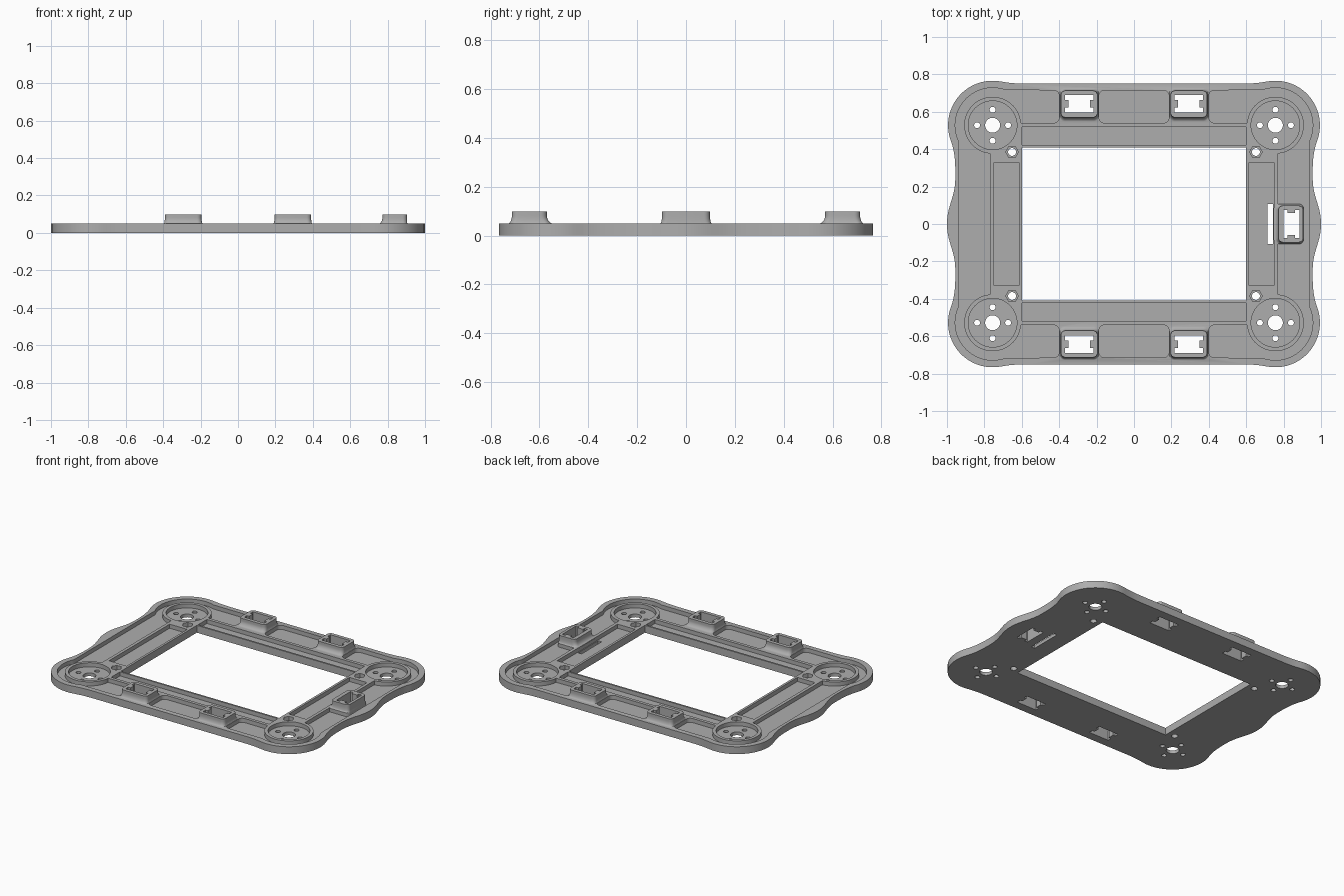
import bpy
import bmesh
from math import sin, cos, pi, radians, sqrt
from mathutils import Vector
from mathutils.geometry import interpolate_bezier

cube = bpy.data.objects.get("Cube")
if cube:
    bpy.data.objects.remove(cube)

THICK, FLOOR, TOP = 0.05, 0.022, 0.098
CX, CY = 0.756, 0.528
SIGNS = [(1, 1), (-1, 1), (-1, -1), (1, -1)]

grey = bpy.data.materials.new("plain grey")
grey.diffuse_color = (0.42, 0.42, 0.42, 1)
grey.use_nodes = True
grey.node_tree.nodes["Principled BSDF"].inputs["Base Color"].default_value = (0.42, 0.42, 0.42, 1)


def arc(cx, cy, r, a0, a1, n):
    angles = [radians(a0 + (a1 - a0) * i / n) for i in range(n + 1)]
    return [(cx + r * cos(a), cy + r * sin(a)) for a in angles]


def circle(cx, cy, r, n=32):
    return arc(cx, cy, r, 0, 360, n)[:-1]


def rect(x0, x1, y0, y1):
    return [(x0, y0), (x1, y0), (x1, y1), (x0, y1)]


def rounded(x0, x1, y0, y1, r):
    return (arc(x1 - r, y1 - r, r, 0, 90, 6) + arc(x0 + r, y1 - r, r, 90, 180, 6)
            + arc(x0 + r, y0 + r, r, 180, 270, 6) + arc(x1 - r, y0 + r, r, 270, 360, 6))


def bezier(*pts):
    return [tuple(p) for p in interpolate_bezier(*[Vector(p) for p in pts], 12)]


def loft(bm, rings):
    """Solid skinned through rings given as (points, z)."""
    loops = [[bm.verts.new((x, y, z)) for x, y in pts] for pts, z in rings]
    for lo, hi in zip(loops, loops[1:]):
        for i in range(len(lo)):
            j = (i + 1) % len(lo)
            bm.faces.new((lo[i], lo[j], hi[j], hi[i]))
    bm.faces.new(loops[0][::-1])
    bm.faces.new(loops[-1])


def make(name, solids):
    bm = bmesh.new()
    for rings in solids:
        loft(bm, rings)
    bmesh.ops.recalc_face_normals(bm, faces=bm.faces)
    mesh = bpy.data.meshes.new(name)
    bm.to_mesh(mesh)
    bm.free()
    mesh.materials.append(grey)
    ob = bpy.data.objects.new(name, mesh)
    bpy.context.collection.objects.link(ob)
    return ob


def prisms(shapes, z0, z1):
    return [[(s, z0), (s, z1)] for s in shapes]


def boolean(target, tool, operation):
    tool.hide_render = True
    mod = target.modifiers.new(operation, "BOOLEAN")
    mod.operation, mod.object, mod.solver = operation, tool, "EXACT"
    bpy.context.view_layer.objects.active = target
    bpy.ops.object.modifier_apply(modifier=mod.name)
    bpy.data.objects.remove(tool)


# Frame outline: one quadrant with a side bulge and a rounded corner, mirrored
corner = arc(CX, CY, 0.238, -20, 100, 30)
a, b = Vector(corner[0]), Vector(corner[-1])
quad = (bezier((1, 0), (1, 0.1), (0.955, 0.14), (0.955, 0.25))
        + bezier((0.955, 0.25), (0.955, 0.32), a - Vector((sin(radians(20)), cos(radians(20)))) * 0.07, a)[1:-1]
        + corner
        + bezier(b, b - Vector((cos(radians(10)), sin(radians(10)))) * 0.05, (0.63, 0.75), (0.56, 0.75))[1:])
outline = []
for k, (sx, sy) in enumerate(SIGNS):
    part = [(sx * x, sy * y) for x, y in quad]
    outline += part[:] if k == 0 else part[::-1][:-1] if k == 3 else part[::-1] if k == 1 else part[1:]
frame = make("frame", prisms([outline], 0, THICK))

# Side pocket wrapping around two corner rings
half = ([(0.935, 0)] + arc(CX, CY, 0.2, -26.5, 110.5, 30)
        + arc(0.43, 0.685, 0.03, 90, 180, 6) + arc(0.43, 0.57, 0.03, 180, 270, 6)
        + arc(CX, CY, 0.152, 175, -85, 40) + [(0.77, 0)])
side = half + [(x, -y) for x, y in half[-2:0:-1]]
recesses = [side, [(-x, y) for x, y in side]]

# Pockets between sockets, grooves beside the opening, motor wells and nut seats
for s in (1, -1):
    y0, y1 = sorted((s * 0.54, s * 0.715))
    recesses.append(rounded(-0.187, 0.187, y0, y1, 0.03))
    y0, y1 = sorted((s * 0.422, s * 0.518))
    recesses.append(rect(-0.598, 0.598, y0, y1))
    x0, x1 = sorted((s * 0.615, s * 0.748))
    recesses.append(rect(x0, x1, -0.328, 0.328))
for sx, sy in SIGNS:
    recesses.append(circle(sx * CX, sy * CY, 0.13, 48))
    recesses.append(circle(sx * 0.652, sy * 0.385, 0.034, 6))
boolean(frame, make("recess_cutter", prisms(recesses, FLOOR, 0.2)), "DIFFERENCE")


# Flared sockets: (x0, x1, y0, y1) body with flare widths on each side
def socket(body, flare):
    x0, x1, y0, y1 = body
    l, r, f, k = flare

    def ring(g):
        return rounded(x0 - l * g, x1 + r * g, y0 - f * g, y1 + k * g, 0.025)
    rings = [(ring(1), 0.01)]
    for i in range(9):
        t = i / 8
        rings.append((ring(1 - sqrt(1 - (1 - t) ** 2)), 0.047 + 0.036 * t))
    return rings + [(ring(0), TOP)]


sockets = [socket((0.772, 0.904, -0.098, 0.098), (0.025, 0.002, 0.01, 0.01))]
for sx, sy in SIGNS:
    y0, y1 = sorted((sy * 0.57, sy * 0.713))
    inner, outer = 0.032, 0.02
    flare = (0.008, 0.008) + ((inner, outer) if sy > 0 else (outer, inner))
    sockets.append(socket((sx * 0.293 - 0.098, sx * 0.293 + 0.098, y0, y1), flare))
boolean(frame, make("socket_bodies", sockets), "UNION")


# Through holes: socket slots with two tabs, opening, motor and screw holes
def slot(cx, cy, long, short, turned=False):
    tab, w = 0.018, 0.02
    q = [(long, -short), (long, -w), (long - tab, -w), (long - tab, w), (long, w), (long, short)]
    pts = q + [(-x, -y) for x, y in q]
    return [(cx - y, cy + x) if turned else (cx + x, cy + y) for x, y in pts]


holes = [rect(-0.599, 0.599, -0.41, 0.41), rect(0.715, 0.742, -0.108, 0.108),
         slot(0.842, 0, 0.076, 0.043, True)]
for sx, sy in SIGNS:
    x, y = sx * CX, sy * CY
    holes.append(slot(sx * 0.293, sy * 0.642, 0.076, 0.047))
    holes.append(circle(sx * 0.652, sy * 0.385, 0.021, 20))
    holes.append(circle(x, y, 0.04))
    for i in range(4):
        holes.append(circle(x + 0.083 * cos(i * pi / 2), y + 0.083 * sin(i * pi / 2), 0.016, 16))
boolean(frame, make("hole_cutter", prisms(holes, -0.1, 0.3)), "DIFFERENCE")

# Smooth the curved walls, keep edges crisp
bpy.ops.object.select_all(action="DESELECT")
frame.select_set(True)
bpy.context.view_layer.objects.active = frame
bpy.ops.object.shade_smooth_by_angle(angle=radians(30))
